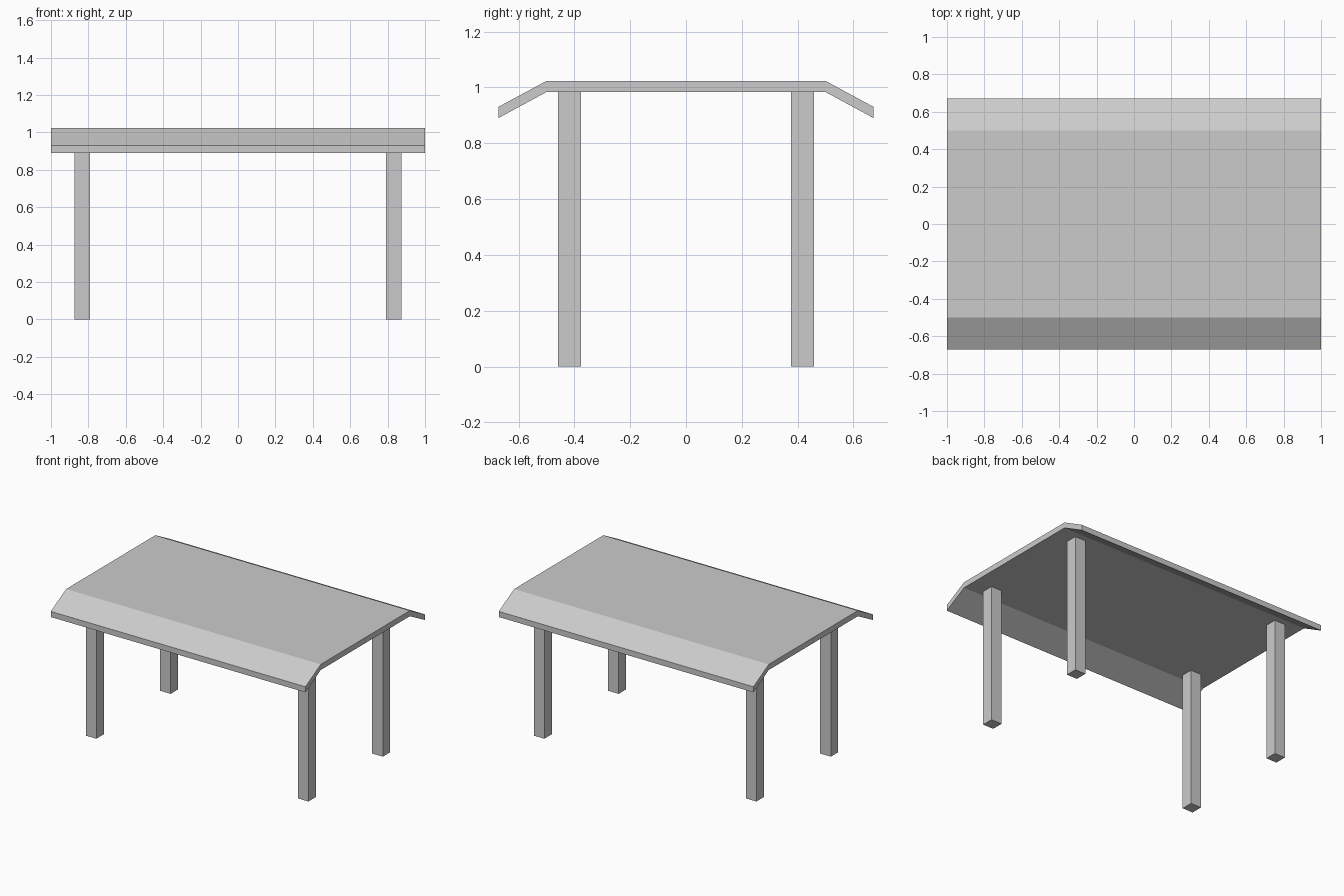
import bpy, bmesh

cube = bpy.data.objects.get("Cube")
if cube:
    bpy.data.objects.remove(cube, do_unlink=True)

# Single flat grey
grey = bpy.data.materials.new("plain_grey")
grey.use_nodes = True
colour = (0.6, 0.6, 0.6, 1)
grey.diffuse_color = colour
grey.node_tree.nodes["Principled BSDF"].inputs["Base Color"].default_value = colour


def add_object(name, bm):
    bmesh.ops.recalc_face_normals(bm, faces=bm.faces)
    mesh = bpy.data.meshes.new(name)
    bm.to_mesh(mesh)
    bm.free()
    mesh.materials.append(grey)
    obj = bpy.data.objects.new(name, mesh)
    bpy.context.collection.objects.link(obj)
    return obj


# Canopy: folded sheet profile in y/z, extruded along x
half_length = 1.0
upper = [(-0.672, 0.93), (-0.5, 1.023), (0.5, 1.023), (0.672, 0.93)]
lower = [(-0.672, 0.89), (-0.5, 0.983), (0.5, 0.983), (0.672, 0.89)]
bm = bmesh.new()
rows = [[[bm.verts.new((x, y, z)) for y, z in line] for line in (upper, lower)]
        for x in (-half_length, half_length)]
(top_a, low_a), (top_b, low_b) = rows
for i in range(len(upper) - 1):
    j = i + 1
    bm.faces.new((top_a[i], top_a[j], top_b[j], top_b[i]))
    bm.faces.new((low_a[i], low_a[j], low_b[j], low_b[i]))
    bm.faces.new((top_a[i], top_a[j], low_a[j], low_a[i]))
    bm.faces.new((top_b[i], top_b[j], low_b[j], low_b[i]))
for i in (0, -1):
    bm.faces.new((top_a[i], top_b[i], low_b[i], low_a[i]))
add_object("canopy", bm)

# Four square posts reaching the underside of the canopy
post_width, post_height = 0.083, 0.983
for side, x in (("right", -0.833), ("left", 0.833)):
    for end, y in (("front", -0.417), ("back", 0.417)):
        bm = bmesh.new()
        bmesh.ops.create_cube(bm, size=1)
        bmesh.ops.scale(bm, vec=(post_width, post_width, post_height), verts=bm.verts)
        post = add_object(f"{end}_{side}_post", bm)
        post.location = (x, y, post_height / 2)
